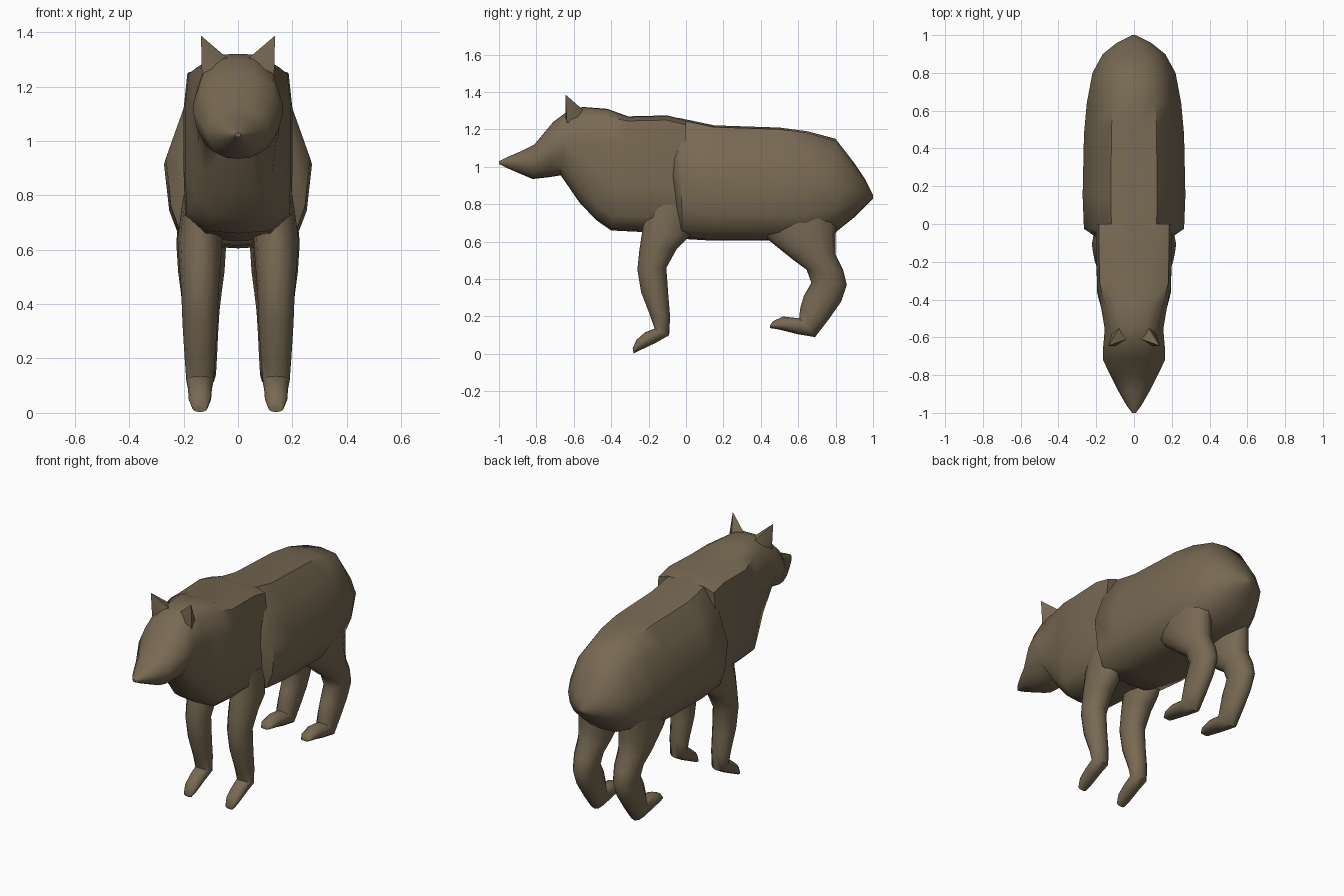
import bpy, bmesh, math
from mathutils import Vector

fur = bpy.data.materials.new("brown fur")
fur.diffuse_color = (0.185, 0.14, 0.085, 1)


def finish(bm, name, angle=50):
    bmesh.ops.recalc_face_normals(bm, faces=bm.faces)
    me = bpy.data.meshes.new(name)
    bm.to_mesh(me)
    bm.free()
    me.materials.append(fur)
    ob = bpy.data.objects.new(name, me)
    bpy.context.scene.collection.objects.link(ob)
    bpy.ops.object.select_all(action='DESELECT')
    bpy.context.view_layer.objects.active = ob
    ob.select_set(True)
    bpy.ops.object.shade_smooth_by_angle(angle=math.radians(angle))
    return ob


def loft(name, stations, prof_a, prof_b=None, xc=0.0):
    """Skin rings; station = side-view points A and B, half width, blend."""
    bm = bmesh.new()
    rings = []
    for ya, za, yb, zb, w, t in stations:
        prof = [(a[0] + (b[0] - a[0]) * t, a[1] + (b[1] - a[1]) * t)
                for a, b in zip(prof_a, prof_b or prof_a)]
        full = prof + [(-u, v) for u, v in prof[-2:0:-1]]
        rings.append([bm.verts.new((xc + u * w,
                                    (ya + yb) / 2 + v * (ya - yb) / 2,
                                    (za + zb) / 2 + v * (za - zb) / 2)) for u, v in full])
    n = len(rings[0])
    for r, s in zip(rings, rings[1:]):
        for i in range(n):
            j = (i + 1) % n
            bm.faces.new((r[i], r[j], s[j], s[i]))
    bm.faces.new(rings[0])
    bm.faces.new(rings[-1])
    return finish(bm, name)


# half cross-sections, top to bottom
HEAD = [(0, 1), (.35, .99), (.78, .72), (1, .1), (.92, -.3), (.72, -.75), (.35, -.97), (0, -1)]
MANE = [(0, 1), (.6, .99), (.93, .92), (1, .5), (1, -.2), (.97, -.75), (.6, -.97), (0, -1)]
BODY = [(0, 1), (.45, .97), (.74, .6), (1, 0), (.93, -.55), (.8, -.85), (.4, -.98), (0, -1)]
TAILEND = [(0, 1), (.45, .9), (.8, .55), (1, 0), (.93, -.4), (.75, -.7), (.4, -.93), (0, -1)]
ROUND = [(math.sin(math.pi * i / 6), math.cos(math.pi * i / 6)) for i in range(7)]

# head, neck and shaggy front of the body
loft("head_and_mane", [
    (-1.0, 1.03, -1.0, 1.015, .01, 0),
    (-.96, 1.05, -.96, .995, .04, 0),
    (-.89, 1.08, -.89, .965, .08, 0),
    (-.81, 1.12, -.82, .935, .118, 0),
    (-.71, 1.24, -.73, .945, .165, 0),
    (-.63, 1.30, -.67, .955, .163, 0),
    (-.55, 1.32, -.57, .81, .155, .3),
    (-.42, 1.31, -.48, .715, .175, .7),
    (-.31, 1.27, -.40, .66, .195, 1),
    (-.10, 1.275, -.20, .65, .20, 1),
    (.0, 1.25, -.02, .63, .20, 1)], HEAD, MANE)

# rear body
loft("body", [
    (-.10, 1.26, -.04, .64, .20, 0),
    (-.03, 1.26, -.02, .615, .265, 0),
    (.15, 1.222, .15, .605, .272, 0),
    (.50, 1.21, .45, .605, .265, 0),
    (.65, 1.19, .63, .61, .25, 0),
    (.80, 1.15, .80, .65, .22, .3),
    (.90, 1.02, .90, .73, .165, .8),
    (.96, .93, .96, .79, .09, 1),
    (1.0, .85, 1.0, .83, .01, 1)], BODY, TAILEND)

FRONT_LEG = [
    (-.22, .80, .04, .80, .06, 0), (-.235, .65, .02, .63, .083, 0),
    (-.25, .55, -.05, .56, .077, 0), (-.26, .45, -.105, .46, .069, 0),
    (-.24, .33, -.095, .32, .064, 0), (-.19, .2, -.085, .2, .056, 0),
    (-.168, .135, -.09, .10, .05, 0), (-.22, .115, -.16, .06, .044, 0),
    (-.265, .075, -.24, .022, .041, 0), (-.285, .03, -.28, .003, .028, 0)]
BACK_LEG = [
    (.36, .72, .82, .80, .08, 0), (.44, .61, .80, .64, .092, 0),
    (.57, .505, .80, .53, .085, 0), (.645, .45, .84, .45, .076, 0),
    (.67, .38, .86, .37, .067, 0), (.63, .31, .83, .28, .062, 0),
    (.61, .24, .76, .18, .058, 0), (.605, .19, .69, .09, .054, 0),
    (.52, .20, .60, .105, .05, 0), (.465, .175, .50, .13, .043, 0),
    (.448, .15, .45, .138, .026, 0)]

# legs and ears on both sides
for side, s in (("right", 1), ("left", -1)):
    loft("front_leg_" + side, FRONT_LEG, ROUND, xc=s * .14)
    loft("back_leg_" + side, BACK_LEG, ROUND, xc=s * .135)
    bm = bmesh.new()
    base = [bm.verts.new(Vector((s * x, y, z))) for x, y, z in
            ((.04, -.61, 1.305), (.09, -.645, 1.24), (.132, -.635, 1.2), (.115, -.57, 1.24), (.075, -.545, 1.30))]
    tip = bm.verts.new((s * .136, -.645, 1.387))
    bm.faces.new(base)
    for i in range(5):
        bm.faces.new((base[i], base[(i + 1) % 5], tip))
    finish(bm, "ear_" + side, 60)
